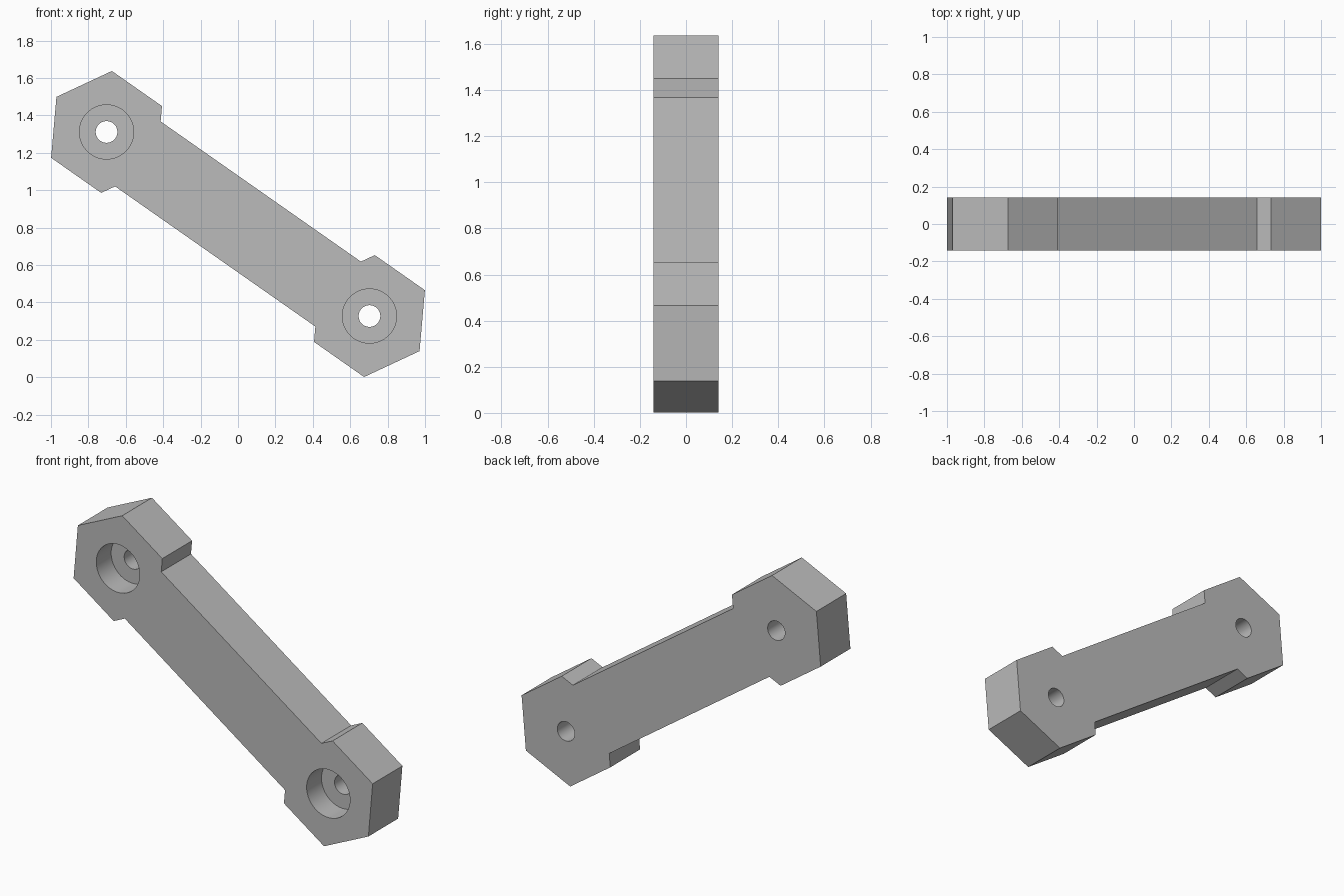
import bpy, bmesh
from math import radians, sqrt, sin, cos
from mathutils import Matrix, Vector

cube = bpy.data.objects.get("Cube")
if cube:
    bpy.data.objects.remove(cube, do_unlink=True)

TILT = radians(35)      # slope of the bar
REACH = 0.858           # centre of the bar to each hole
HEX_R = 0.327           # corner radius of the hexagonal ends
HALF_W = 0.212          # half width of the bar
HALF_T = 0.142          # half thickness
BORE_R, HOLE_R = 0.145, 0.058
MID_Z = 0.819

grey = bpy.data.materials.new("plain_grey")
grey.use_nodes = True
grey.diffuse_color = (0.5, 0.5, 0.5, 1)
grey.node_tree.nodes["Principled BSDF"].inputs["Base Color"].default_value = grey.diffuse_color

# Outline: one hexagonal end, then the same end turned half a turn
h = HEX_R * sqrt(3) / 2
join = HALF_W / sqrt(3) - HEX_R
end = [(join, -HALF_W), (-HEX_R / 2, -h), (HEX_R / 2, -h), (HEX_R, 0),
       (HEX_R / 2, h), (-HEX_R / 2, h), (join, HALF_W)]
outline = [(REACH + u, v) for u, v in end]
outline += [(-u, -v) for u, v in outline]

# Solid bar, extruded from front to back
bm = bmesh.new()
face = bm.faces.new([bm.verts.new((u, -HALF_T, v)) for u, v in outline])
grown = bmesh.ops.extrude_face_region(bm, geom=[face])["geom"]
bmesh.ops.translate(bm, vec=(0, 2 * HALF_T, 0),
                    verts=[g for g in grown if isinstance(g, bmesh.types.BMVert)])
bmesh.ops.recalc_face_normals(bm, faces=bm.faces)
mesh = bpy.data.meshes.new("link_bar")
bm.to_mesh(mesh)
bm.free()
mesh.materials.append(grey)
bar = bpy.data.objects.new("link_bar", mesh)
bpy.context.collection.objects.link(bar)
bar.location.z = MID_Z
bar.rotation_euler.y = TILT


def drill(radius, y0, y1, side):
    """Cut a round hole along y at one end of the bar."""
    x, z = side * REACH * cos(TILT), MID_Z - side * REACH * sin(TILT)
    bpy.ops.mesh.primitive_cylinder_add(vertices=64, radius=radius, depth=y1 - y0,
                                        location=(x, (y0 + y1) / 2, z),
                                        rotation=(radians(90), 0, 0))
    cutter = bpy.context.object
    cutter.name = "hole_cutter"
    cutter.hide_render = True
    cutter.data.materials.append(grey)
    cut = bar.modifiers.new("hole", "BOOLEAN")
    cut.operation, cut.solver, cut.object = "DIFFERENCE", "EXACT", cutter
    bpy.ops.object.select_all(action="DESELECT")
    bar.select_set(True)
    bpy.context.view_layer.objects.active = bar
    bpy.ops.object.modifier_apply(modifier=cut.name)
    bpy.data.objects.remove(cutter, do_unlink=True)


# Counterbore from the front to mid thickness, then a through hole
for side in (-1, 1):
    drill(BORE_R, -HALF_T - 0.1, 0, side)
    drill(HOLE_R, -HALF_T - 0.2, HALF_T + 0.2, side)

bpy.ops.object.shade_smooth_by_angle(angle=radians(20))
